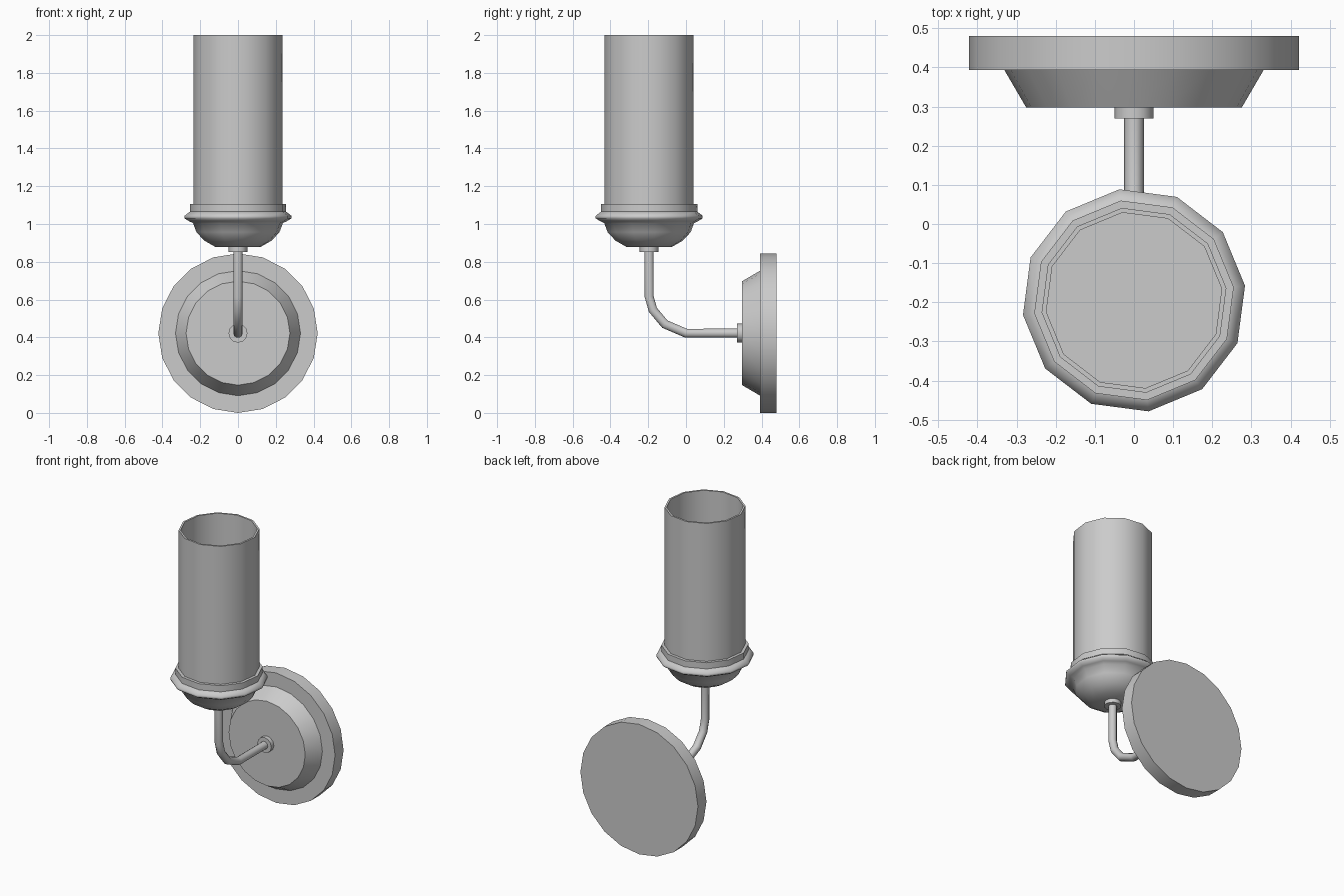
import bpy, bmesh, math
from mathutils import Matrix

cube = bpy.data.objects.get("Cube")
if cube:
    bpy.data.objects.remove(cube, do_unlink=True)

grey = bpy.data.materials.new("grey_metal")
grey.use_nodes = True
colour = (0.6, 0.6, 0.6, 1)
grey.diffuse_color = colour
grey.node_tree.nodes["Principled BSDF"].inputs["Base Color"].default_value = colour

LAMP_Y, PLATE_Z = -0.195, 0.422


def finish(obj):
    obj.data.materials.append(grey)
    bpy.ops.object.select_all(action="DESELECT")
    obj.select_set(True)
    bpy.context.view_layer.objects.active = obj
    bpy.ops.object.shade_smooth_by_angle(angle=math.radians(60))


def lathe(name, profile, sides, place, turn=0.0, loop=False):
    """Revolve (radius, height) points around z; cap the ends unless looped."""
    bm = bmesh.new()
    rings = []
    for r, h in profile:
        angles = [turn + math.tau * i / sides for i in range(sides)]
        rings.append([bm.verts.new((r * math.cos(a), r * math.sin(a), h)) for a in angles])
    pairs = list(zip(rings, rings[1:]))
    if loop:
        pairs.append((rings[-1], rings[0]))
    else:
        bm.faces.new(rings[0][::-1])
        bm.faces.new(rings[-1])
    for low, high in pairs:
        for i in range(sides):
            j = (i + 1) % sides
            bm.faces.new((low[i], low[j], high[j], high[i]))
    bmesh.ops.recalc_face_normals(bm, faces=bm.faces)
    bm.transform(place)
    mesh = bpy.data.meshes.new(name)
    bm.to_mesh(mesh)
    bm.free()
    obj = bpy.data.objects.new(name, mesh)
    bpy.context.collection.objects.link(obj)
    finish(obj)


upright = Matrix.Translation((0, LAMP_Y, 0))
# Axis turned so that profile height runs towards the front
wall = Matrix.Translation((0, 0, PLATE_Z)) @ Matrix.Rotation(math.pi / 2, 4, "X")
turn = math.radians(7.5)

# Lamp: open shade, collar and bowl
lathe("shade", [(0.238, 1.08), (0.238, 2), (0.226, 2), (0.226, 1.08)], 12, upright, turn, True)
lathe("collar", [(0.257, 1.05), (0.257, 1.105)], 12, upright, turn)
lathe("bowl", [(0.12, 0.878), (0.18, 0.912), (0.222, 0.957), (0.24, 1.005),
               (0.262, 1.015), (0.286, 1.03), (0.286, 1.043), (0.257, 1.065)],
      12, upright, turn)
lathe("bowl_fitting", [(0.05, 0.853), (0.05, 0.885)], 12, upright)

# Wall mount: rim, tapered front and fitting
lathe("wall_plate", [(0.422, -0.48), (0.422, -0.393)], 20, wall)
lathe("plate_taper", [(0.335, -0.4), (0.331, -0.393), (0.275, -0.297)], 20, wall)
lathe("plate_fitting", [(0.05, -0.3), (0.05, -0.27)], 12, wall)

# Bent arm joining the two fittings
path = [(LAMP_Y, 0.87), (LAMP_Y, 0.615), (-0.175, 0.545), (-0.112, 0.47),
        (0, PLATE_Z), (0.29, PLATE_Z)]
curve = bpy.data.curves.new("arm", "CURVE")
curve.dimensions = "3D"
curve.bevel_depth = 0.025
curve.bevel_resolution = 3
spline = curve.splines.new("POLY")
spline.points.add(len(path) - 1)
for point, (y, z) in zip(spline.points, path):
    point.co = (0, y, z, 1)
arm = bpy.data.objects.new("arm", curve)
bpy.context.collection.objects.link(arm)
bpy.ops.object.select_all(action="DESELECT")
arm.select_set(True)
bpy.context.view_layer.objects.active = arm
bpy.ops.object.convert(target="MESH")
finish(bpy.context.view_layer.objects.active)
